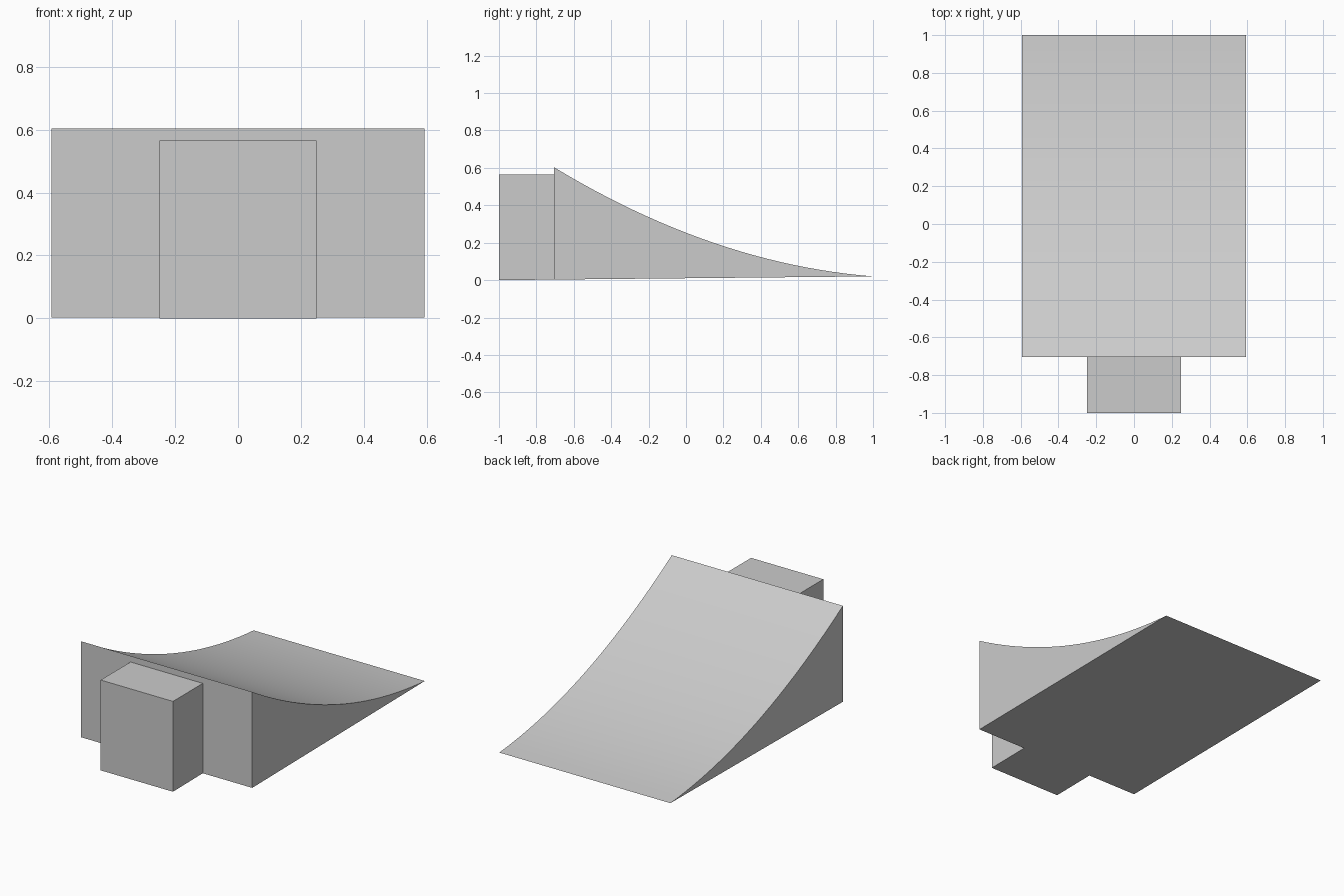
import bpy, bmesh, math

if "Cube" in bpy.data.objects:
    bpy.data.objects.remove(bpy.data.objects["Cube"])

TILT = 0.01  # the underside rises slightly towards the thin end


def floor(y):
    return TILT * (y + 1)


def extrude_profile(name, profile, half_width):
    """Extrude a closed (y, z) side profile across x."""
    bm = bmesh.new()
    face = bm.faces.new([bm.verts.new((-half_width, y, z)) for y, z in profile])
    out = bmesh.ops.extrude_face_region(bm, geom=[face])
    verts = [g for g in out["geom"] if isinstance(g, bmesh.types.BMVert)]
    bmesh.ops.translate(bm, verts=verts, vec=(2 * half_width, 0, 0))
    bmesh.ops.recalc_face_normals(bm, faces=bm.faces[:])
    mesh = bpy.data.meshes.new(name)
    bm.to_mesh(mesh)
    bm.free()
    obj = bpy.data.objects.new(name, mesh)
    bpy.context.collection.objects.link(obj)
    bpy.context.view_layer.objects.active = obj
    obj.select_set(True)
    bpy.ops.object.shade_smooth_by_angle(angle=math.radians(20))
    obj.select_set(False)
    return obj


# Ramp: concave slope from the tall back wall down to a sharp lip
Y0, Z0, Y1, Z1 = -0.705, 0.603, 1.0, floor(1.0)
SAG, STEPS = 0.112, 24
profile = [(Y0, floor(Y0))]
for i in range(STEPS + 1):
    t = i / STEPS
    profile.append((Y0 + (Y1 - Y0) * t,
                    Z0 + (Z1 - Z0) * t - 4 * SAG * t * (1 - t)))
extrude_profile("ramp", profile, 0.592)

# Block standing against the tall wall
extrude_profile("rear_block", [(-1, floor(-1)), (-1, 0.565),
                               (Y0, 0.565), (Y0, floor(Y0))], 0.25)
